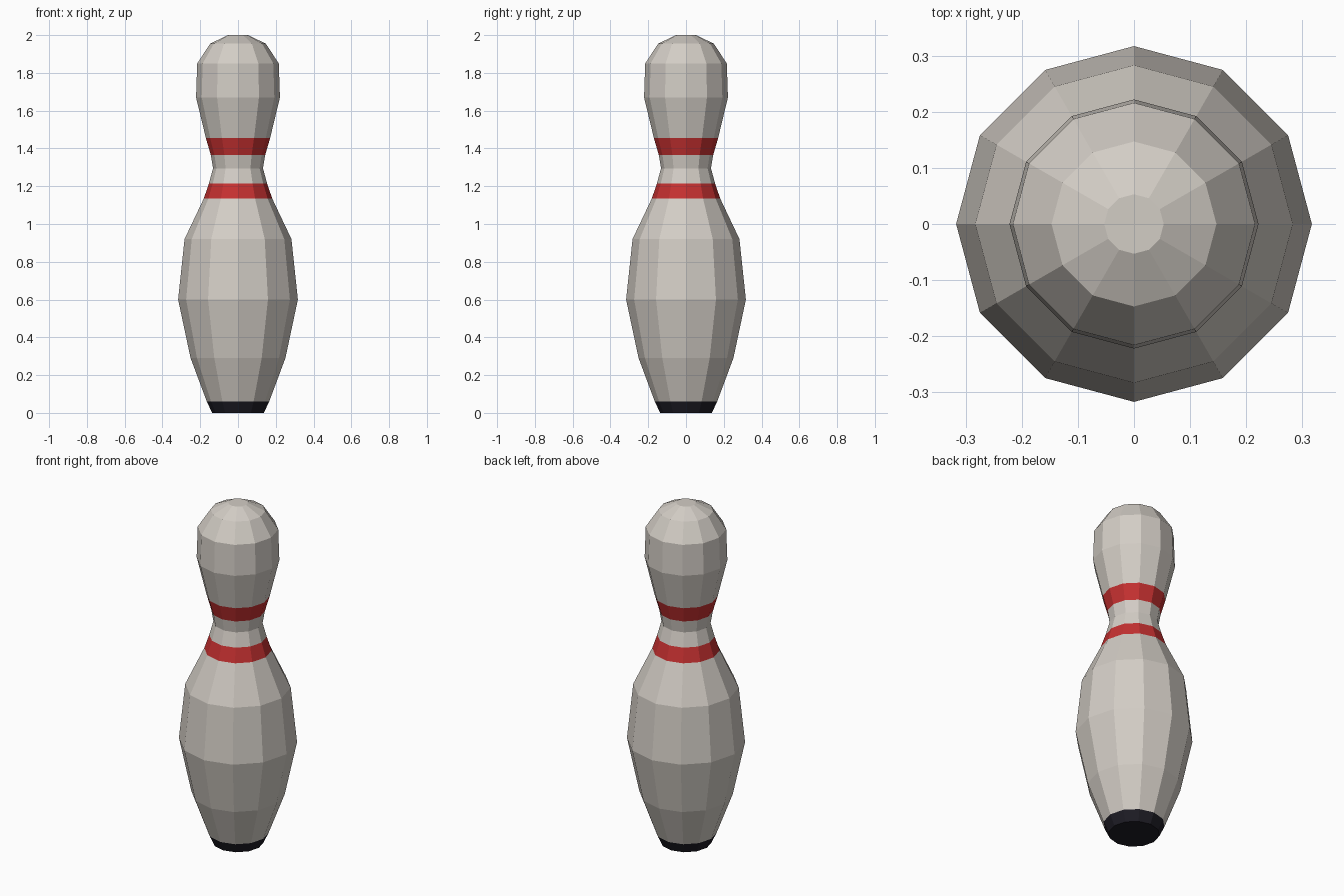
import bpy, bmesh, math

if "Cube" in bpy.data.objects:
    bpy.data.objects.remove(bpy.data.objects["Cube"])

SIDES = 12


def material(name, rgb):
    m = bpy.data.materials.new(name)
    m.diffuse_color = (*rgb, 1.0)
    m.use_nodes = True
    m.node_tree.nodes["Principled BSDF"].inputs["Base Color"].default_value = m.diffuse_color
    return m


# Palette
mats = [material("ivory", (0.65, 0.61, 0.56)),
        material("red", (0.56, 0.03, 0.03)),
        material("black", (0.013, 0.012, 0.019))]
IVORY, RED, BLACK = range(3)

# Pin profile: radius, height, colour of the band above this ring
profile = [
    (0.137, 0.00, BLACK),   # foot
    (0.165, 0.06, IVORY),   # belly
    (0.251, 0.29, IVORY),
    (0.317, 0.60, IVORY),
    (0.283, 0.92, IVORY),
    (0.181, 1.135, RED),    # lower stripe
    (0.154, 1.215, IVORY),  # neck
    (0.132, 1.295, IVORY),
    (0.144, 1.365, RED),    # upper stripe
    (0.170, 1.455, IVORY),  # head
    (0.222, 1.67, IVORY),
    (0.216, 1.85, IVORY),
    (0.147, 1.955, IVORY),
    (0.053, 2.00, IVORY),
]

# Lathe the profile into flat-sided bands
bm = bmesh.new()
rings = []
for r, z, _ in profile:
    angles = [2 * math.pi * i / SIDES for i in range(SIDES)]
    rings.append([bm.verts.new((r * math.cos(a), r * math.sin(a), z)) for a in angles])

for low, high, (_, _, colour) in zip(rings, rings[1:], profile):
    for i in range(SIDES):
        j = (i + 1) % SIDES
        bm.faces.new((low[i], low[j], high[j], high[i])).material_index = colour

# Sole and crown caps
bm.faces.new(rings[0][::-1]).material_index = BLACK
bm.faces.new(rings[-1]).material_index = IVORY

mesh = bpy.data.meshes.new("bowling_pin")
bm.to_mesh(mesh)
bm.free()
for m in mats:
    mesh.materials.append(m)
pin = bpy.data.objects.new("bowling_pin", mesh)
bpy.context.collection.objects.link(pin)
